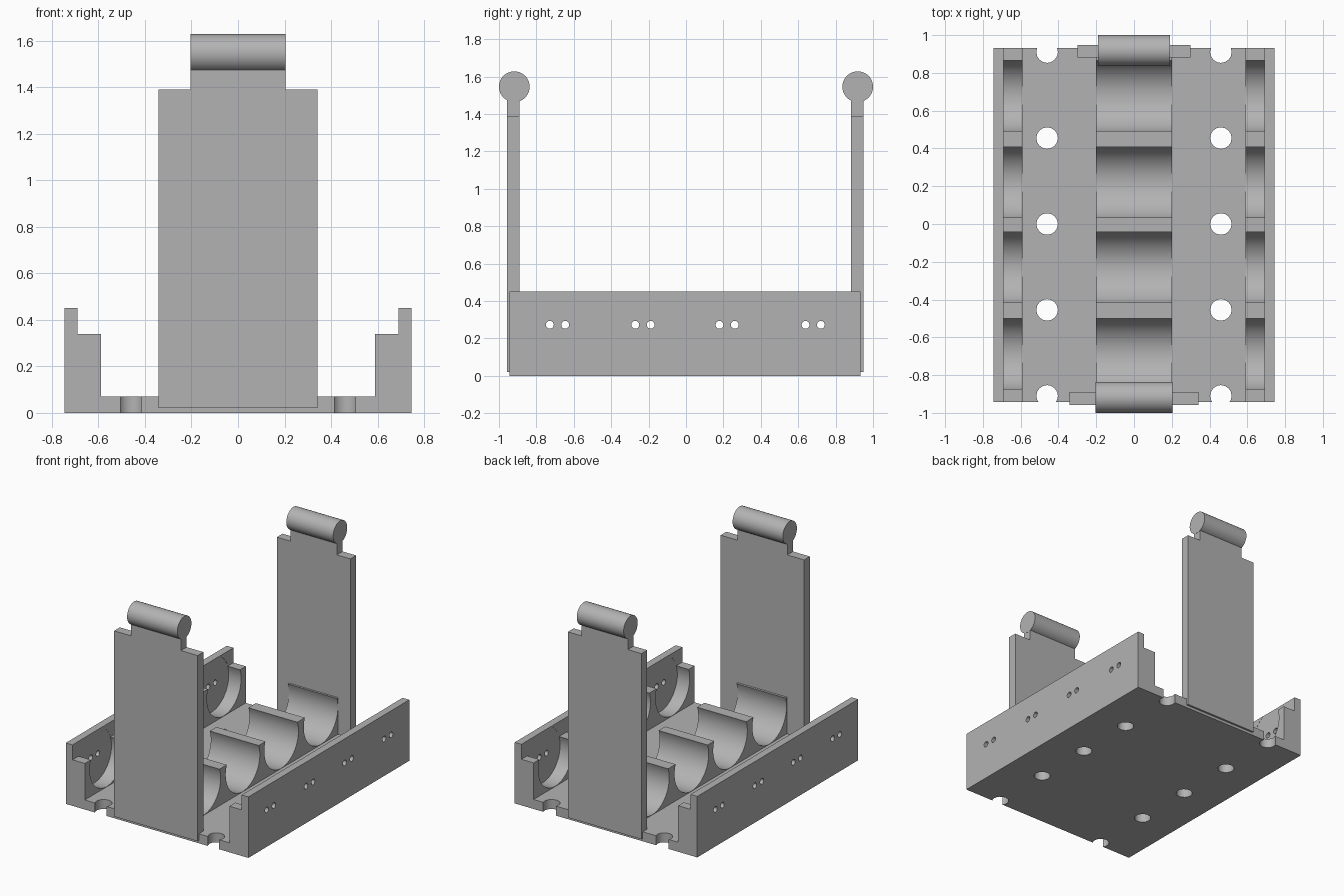
import bpy, bmesh, math
from mathutils import Matrix

cube = bpy.data.objects.get("Cube")
if cube:
    bpy.data.objects.remove(cube, do_unlink=True)

grey = bpy.data.materials.new("plain grey")
grey.use_nodes = True
GREY = (0.45, 0.45, 0.45, 1)
grey.diffuse_color = GREY
grey.node_tree.nodes["Principled BSDF"].inputs["Base Color"].default_value = GREY


def make_object(name, bm):
    bmesh.ops.recalc_face_normals(bm, faces=bm.faces[:])
    mesh = bpy.data.meshes.new(name)
    bm.to_mesh(mesh)
    bm.free()
    mesh.materials.append(grey)
    obj = bpy.data.objects.new(name, mesh)
    bpy.context.collection.objects.link(obj)
    return obj


def extrude_profile(bm, half, y0, y1):
    """Mirror a right-hand (x, z) outline and extrude it along y."""
    outline = half + [(-x, z) for x, z in reversed(half)]
    face = bm.faces.new([bm.verts.new((x, y0, z)) for x, z in outline])
    out = bmesh.ops.extrude_face_region(bm, geom=[face])
    moved = [v for v in out["geom"] if isinstance(v, bmesh.types.BMVert)]
    bmesh.ops.translate(bm, verts=moved, vec=(0, y1 - y0, 0))


def add_cylinder(bm, centre, radius, length, axis, sides):
    turn = Matrix.Rotation(math.pi / 2, 4, "Y") if axis == "X" else Matrix()
    bmesh.ops.create_cone(bm, cap_ends=True, segments=sides, radius1=radius,
                          radius2=radius, depth=length,
                          matrix=Matrix.Translation(centre) @ turn)


def carve(target, bm):
    """Cut the shape from the target and bake the result."""
    cutter = make_object("cutter", bm)
    cutter.hide_render = True
    mod = target.modifiers.new("cut", "BOOLEAN")
    mod.operation, mod.solver, mod.object = "DIFFERENCE", "EXACT", cutter
    graph = bpy.context.evaluated_depsgraph_get()
    baked = bpy.data.meshes.new_from_object(target.evaluated_get(graph))
    target.modifiers.clear()
    target.data = baked
    bpy.data.objects.remove(cutter, do_unlink=True)


def shade(obj):
    bpy.ops.object.select_all(action="DESELECT")
    obj.select_set(True)
    bpy.context.view_layer.objects.active = obj
    bpy.ops.object.shade_smooth_by_angle(angle=math.radians(25))


# Tray: floor, centre rib, stepped side walls
bm = bmesh.new()
extrude_profile(bm, [(0.2, 0.34), (0.2, 0.07), (0.59, 0.07), (0.59, 0.34),
                     (0.69, 0.34), (0.69, 0.45), (0.745, 0.45), (0.745, 0)],
                -0.943, 0.933)
tray = make_object("tray", bm)

# Round cradles across the rib and the ledges
cells = [-0.687, -0.23, 0.22, 0.68]
bm = bmesh.new()
for y in cells:
    add_cylinder(bm, (0, y, 0.271), 0.199, 1.382, "X", 64)
carve(tray, bm)

# Floor holes, with half holes at both ends
bm = bmesh.new()
for x in (-0.46, 0.46):
    for i in range(-2, 3):
        add_cylinder(bm, (x, i * 0.455, 0.035), 0.057, 0.2, "Z", 16)
carve(tray, bm)

# Pairs of wire holes through the walls
bm = bmesh.new()
for x in (-0.72, 0.72):
    for y in cells:
        for dy in (-0.041, 0.041):
            add_cylinder(bm, (x, y + dy, 0.273), 0.021, 0.1, "X", 16)
carve(tray, bm)
shade(tray)

# Upright end panels, each with a neck and a round top bar
for name, wide, narrow, y0, y1, bar_y in (
        ("front", 0.341, 0.204, -0.957, -0.89, -0.918),
        ("back", 0.3, 0.19, 0.881, 0.948, 0.918)):
    bm = bmesh.new()
    extrude_profile(bm, [(narrow, 1.5), (narrow, 1.39), (wide, 1.39),
                         (wide, 0.02)], y0, y1)
    make_object(name + "_panel", bm)
    bm = bmesh.new()
    add_cylinder(bm, (0, bar_y, 1.546), 0.082, narrow * 2 + 0.002, "X", 48)
    shade(make_object(name + "_bar", bm))
